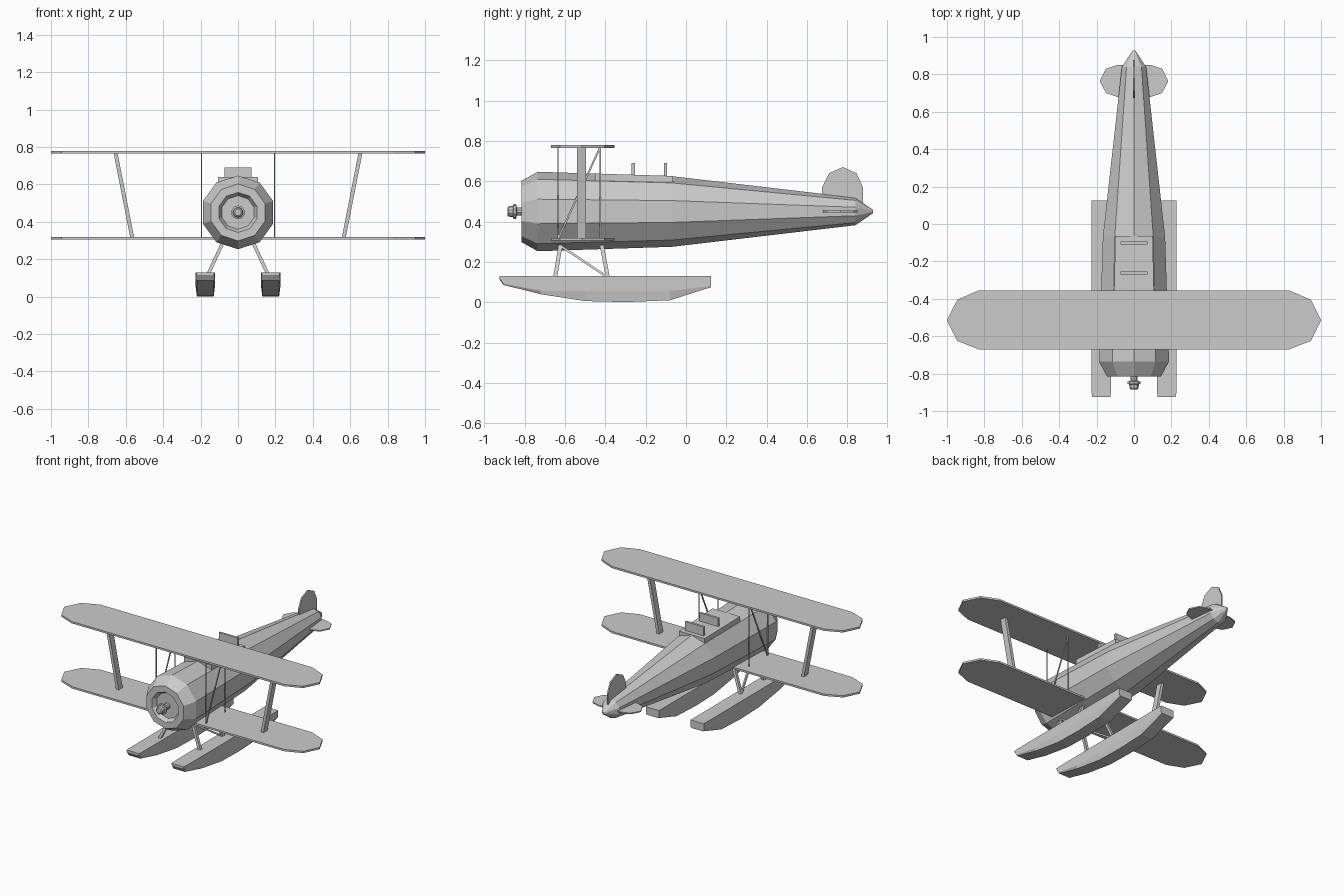
import bpy, bmesh, math
from mathutils import Vector

cube = bpy.data.objects.get("Cube")
if cube:
    bpy.data.objects.remove(cube, do_unlink=True)

grey = bpy.data.materials.new("plain_grey")
grey.use_nodes = True
colour = (0.6, 0.6, 0.6, 1)
grey.diffuse_color = colour
grey.node_tree.nodes["Principled BSDF"].inputs["Base Color"].default_value = colour

AXIS_Z = 0.45


def loft(name, rings):
    """Skin a closed solid through rings of equal point count."""
    bm = bmesh.new()
    loops = [[bm.verts.new(p) for p in ring] for ring in rings]
    n = len(loops[0])
    for a, b in zip(loops, loops[1:]):
        for i in range(n):
            j = (i + 1) % n
            bm.faces.new((a[i], a[j], b[j], b[i]))
    bm.faces.new(loops[0])
    bm.faces.new(loops[-1])
    bmesh.ops.remove_doubles(bm, verts=bm.verts, dist=1e-5)
    bmesh.ops.recalc_face_normals(bm, faces=bm.faces)
    mesh = bpy.data.meshes.new(name)
    bm.to_mesh(mesh)
    bm.free()
    mesh.materials.append(grey)
    obj = bpy.data.objects.new(name, mesh)
    bpy.context.collection.objects.link(obj)
    return obj


def lathe(name, profile, sides=10):
    """Faceted solid around the fuselage axis; profile is (y, radius)."""
    angles = [math.tau * i / sides for i in range(sides)]
    return loft(name, [[(r * math.sin(a), y, AXIS_Z + r * math.cos(a)) for a in angles]
                       for y, r in profile])


def bar(name, start, end, wide, deep):
    """Rod with level ends: wide along x, deep along y."""
    corners = [Vector((sx * wide / 2, sy * deep / 2, 0))
               for sx, sy in ((-1, -1), (1, -1), (1, 1), (-1, 1))]
    return loft(name, [[Vector(p) + c for c in corners] for p in (start, end)])


def plate(name, outline, z, thick):
    return loft(name, [[(x, y, h) for x, y in outline] for h in (z - thick / 2, z + thick / 2)])


def mirrored(half):
    return half + [(-x, y) for x, y in reversed(half) if x > 0]


# Fuselage with recessed cowl opening and tapering tail
lathe("fuselage", [(-0.785, 0.03), (-0.785, 0.09), (-0.815, 0.107), (-0.815, 0.152),
                   (-0.735, 0.197), (-0.07, 0.175), (0.84, 0.068), (0.927, 0.008)])
lathe("propeller_hub", [(-0.885, 0.018), (-0.88, 0.025), (-0.857, 0.028), (-0.855, 0.037),
                        (-0.843, 0.037), (-0.838, 0.02), (-0.78, 0.02)])

# Raised cockpit deck and the two upright screens
loft("cockpit_deck", [[(-w, y, 0.59), (w, y, 0.59), (w, y, top), (-w, y, top)]
                      for y, w, top in ((-0.45, 0.108, 0.638), (-0.065, 0.1, 0.626))])
for label, y in (("front", -0.262), ("rear", -0.102)):
    bar(label + "_cockpit_screen", (0, y, 0.6), (0, y, 0.69), 0.146, 0.016)

# Wings
wing = mirrored([(0.83, -0.67), (0.945, -0.625), (1, -0.515), (0.945, -0.405), (0.83, -0.355)])
plate("upper_wing", wing, 0.772, 0.013)
plate("lower_wing", wing, 0.312, 0.013)

# Tail surfaces
plate("tailplane", mirrored([(0.09, 0.68), (0.15, 0.7), (0.183, 0.765), (0.15, 0.83), (0.09, 0.85)]),
      AXIS_Z, 0.008)
fin = [(0.675, 0.48), (0.675, 0.57), (0.71, 0.64), (0.778, 0.67),
       (0.845, 0.64), (0.877, 0.57), (0.877, 0.46)]
loft("tail_fin", [[(x, y, z) for y, z in fin] for x in (-0.005, 0.005)])

# Float stations: y, keel height, half width
stations = [(-0.925, 0.115, 0.048), (-0.905, 0.086, 0.051), (-0.72, 0.04, 0.052),
            (-0.5, 0.006, 0.052), (-0.3, 0.001, 0.052), (-0.08, 0.01, 0.052), (0.125, 0.075, 0.052)]

for side, s in (("left", 1), ("right", -1)):
    rings = []
    for y, keel, w in stations:
        chine = max(0.057, keel + 0.006)
        half = [(w, 0.13), (w, chine), (w - 0.007, keel)]
        section = half + [(-x, z) for x, z in reversed(half)]
        rings.append([(s * 0.175 + x, y, z) for x, z in section])
    loft(side + "_float", rings)

    # Wing struts and rigging wires
    bar(side + "_wing_strut", (s * 0.565, -0.517, 0.312), (s * 0.655, -0.517, 0.77), 0.021, 0.045)
    for label, y0, y1, d in (("front", -0.635, -0.635, 0.005), ("rear", -0.425, -0.425, 0.005),
                             ("diagonal", -0.635, -0.425, 0.01)):
        bar(f"{side}_{label}_wire", (s * 0.195, y0, 0.312), (s * 0.195, y1, 0.77), 0.005, d)

    # Float legs
    for label, y0, y1, d in (("front", -0.648, -0.622, 0.02), ("rear", -0.388, -0.418, 0.02),
                             ("diagonal", -0.39, -0.63, 0.02)):
        bar(f"{side}_{label}_float_leg", (s * 0.157, y0, 0.125), (s * 0.083, y1, 0.285 if d else 0.26),
            0.02 if label != "diagonal" else 0.01, d)
